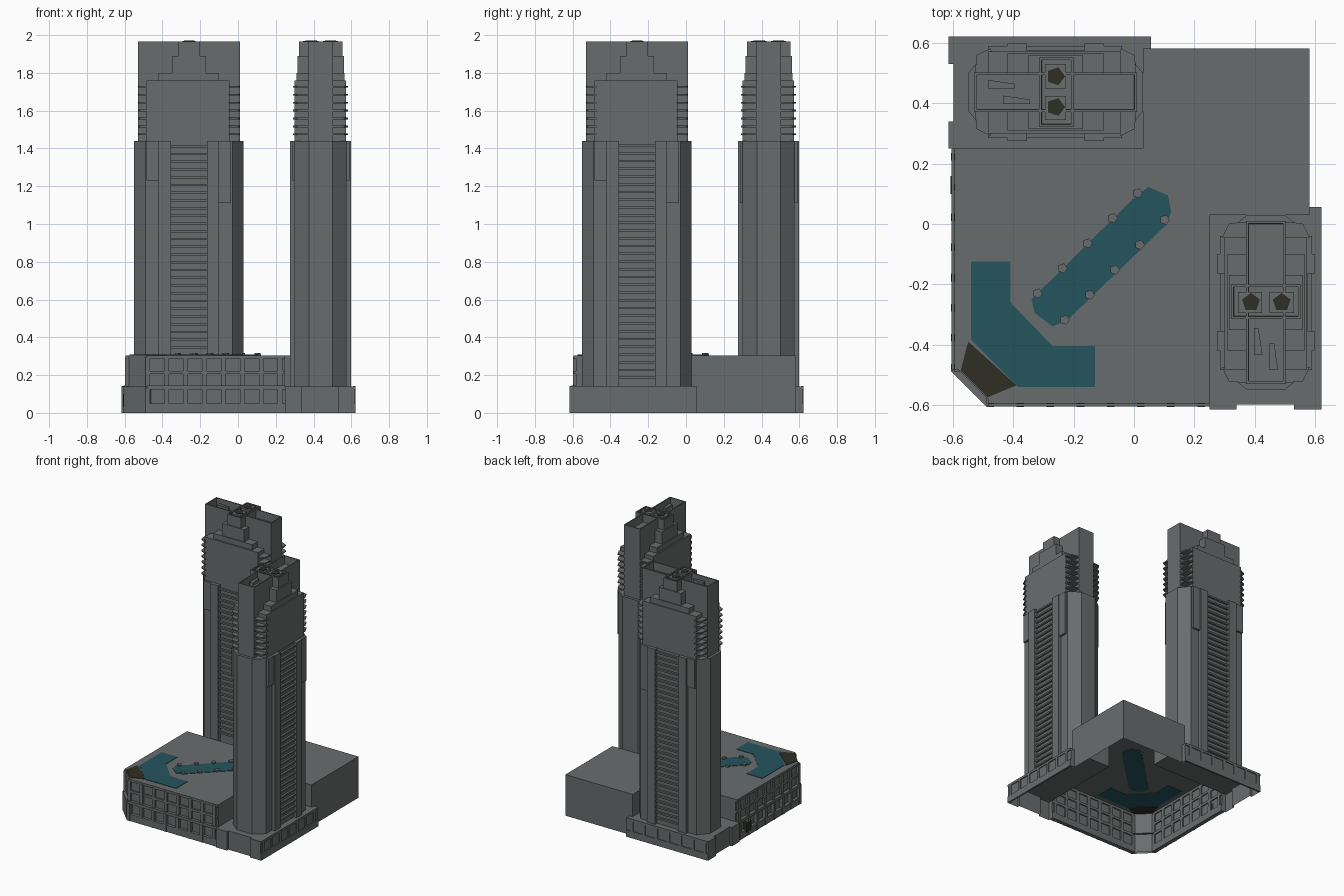
import bpy, bmesh, math

cube = bpy.data.objects.get("Cube")
if cube:
    bpy.data.objects.remove(cube, do_unlink=True)


def material(name, colour):
    m = bpy.data.materials.new(name)
    m.use_nodes = True
    m.diffuse_color = (*colour, 1)
    m.node_tree.nodes["Principled BSDF"].inputs["Base Color"].default_value = (*colour, 1)
    return m


GREY = material("concrete_grey", (0.14, 0.152, 0.152))
TEAL = material("pool_teal", (0.018, 0.09, 0.11))
OLIVE = material("dark_olive", (0.03, 0.028, 0.018))


def add_prism(bm, pts, z0, z1, bottom=True, bases=None, recess=0):
    """Extrude a counter-clockwise outline; bases gives each wall its own foot, None drops it."""
    top = [bm.verts.new((x, y, z1)) for x, y in pts]
    low = [bm.verts.new((x, y, z0)) for x, y in pts]
    n = len(pts)
    for i in range(n):
        j = (i + 1) % n
        a, b = low[i], low[j]
        if bases:
            if bases[i] is None:
                continue
            if bases[i] != z0:
                a, b = (bm.verts.new((*pts[k], bases[i])) for k in (i, j))
        bm.faces.new((a, b, top[j], top[i]))
    cap = bm.faces.new(top)
    if bottom:
        bm.faces.new(low[::-1])
    if recess:
        bm.normal_update()
        bmesh.ops.inset_region(bm, faces=[cap], thickness=0.012)
        bmesh.ops.inset_region(bm, faces=[cap], thickness=0.001, depth=-recess)


def finish(bm, name, mat, swap=False):
    if swap:  # reflect across the site diagonal
        for v in bm.verts:
            v.co.x, v.co.y = v.co.y, v.co.x
        bmesh.ops.reverse_faces(bm, faces=bm.faces[:])
    loose = [v for v in bm.verts if not v.link_faces]
    bmesh.ops.delete(bm, geom=loose, context='VERTS')
    me = bpy.data.meshes.new(name)
    bm.to_mesh(me)
    bm.free()
    me.materials.append(mat)
    ob = bpy.data.objects.new(name, me)
    bpy.context.collection.objects.link(ob)


def prism(name, pts, z0, z1, mat=GREY, swap=False, **kw):
    bm = bmesh.new()
    add_prism(bm, pts, z0, z1, **kw)
    finish(bm, name, mat, swap)


def rect(x0, x1, y0, y1):
    return [(x0, y0), (x1, y0), (x1, y1), (x0, y1)]


def boxes(name, items, mat=GREY, swap=False):
    bm = bmesh.new()
    for x0, x1, y0, y1, z0, z1 in items:
        add_prism(bm, rect(x0, x1, y0, y1), z0, z1)
    finish(bm, name, mat, swap)


def ngon(x, y, r, n):
    return [(x + r * math.cos(2 * math.pi * i / n), y + r * math.sin(2 * math.pi * i / n))
            for i in range(n)]


# Podium shell, open below, notched where the towers stand
ROOF, LEDGE, E = 0.305, 0.14, 0.583
prism("podium",
      [(-E, -0.483), (-0.483, -E), (0.25, -E), (0.25, 0.03), (E, 0.03), (E, E),
       (0.03, E), (0.03, 0.25), (-E, 0.25)], 0, ROOF, bottom=False,
      bases=[0, 0, LEDGE, LEDGE, 0, 0, LEDGE, LEDGE, 0])
prism("corner_skirt", [(-0.605, -0.49), (-0.49, -0.605), (-0.46, -E), (-E, -0.46)],
      0, LEDGE, bottom=False, bases=[0, 0, None, 0])

# Roof pools, planting bed and planters
prism("corner_pool", [(-0.54, -0.385), (-0.385, -0.54), (-0.13, -0.54), (-0.13, -0.405),
                      (-0.27, -0.405), (-0.41, -0.26), (-0.41, -0.125), (-0.54, -0.125)],
      0.301, 0.308, TEAL)
prism("long_pool", [(-0.34, -0.25), (-0.33, -0.295), (-0.27, -0.34), (-0.22, -0.318),
                    (0.11, 0.0), (0.123, 0.04), (0.113, 0.095), (0.047, 0.123), (-0.007, 0.08)],
      0.301, 0.308, TEAL)
prism("planting_bed", [(-0.575, -0.485), (-0.485, -0.575), (-0.39, -0.535), (-0.55, -0.39)],
      0.301, 0.309, OLIVE)
bm = bmesh.new()
for i in range(5):
    for x, y in ((-0.32, -0.23), (-0.23, -0.318)):
        add_prism(bm, ngon(x + i * 0.083, y + i * 0.083, 0.017, 5), 0.303, 0.318)
finish(bm, "planters", GREY)
boxes("side_door", [(-0.608, -0.58, 0.1, 0.16, 0.03, 0.1)], OLIVE)

# Tower centre, used to mirror details within a tower
CU, CV = -0.26, 0.4375


def four_corners(pts):
    for su in (1, -1):
        for sv in (1, -1):
            out = [(CU + su * (u - CU), CV + sv * (v - CV)) for u, v in pts]
            yield out if su * sv > 0 else out[::-1]


for swap, side in ((False, "back"), (True, "right")):
    # Low corner block under the tower, with a recessed entrance on its end
    prism(side + "_ledge",
          [(-0.616, 0.25), (-E, 0.25), (0.03, 0.25), (0.03, E), (0.056, E), (0.056, 0.616),
           (-0.616, 0.616), (-0.616, 0.53), (-0.598, 0.53), (-0.598, 0.34), (-0.616, 0.34)],
          0, LEDGE, swap=swap, bottom=False,
          bases=[0, None, None, 0, 0, 0, 0, 0, 0, 0, 0])
    boxes(side + "_ledge_ribs",
          [(u, u + 0.02, 0.61, 0.622, 0, 0.125) for u in [-0.6 + 0.1 * i for i in range(7)]]
          + [(-0.616, 0.056, 0.61, 0.622, 0.125, 0.142), (-0.616, 0.056, 0.61, 0.622, 0, 0.05)],
          swap=swap)

    # Podium facade: pilasters and bands framing two rows of windows
    ribs = [-0.49 + 0.1 * i for i in range(8)]
    boxes(side + "_facade_frame",
          [(u, u + 0.025, -0.597, -0.575, LEDGE, 0.295) for u in ribs]
          + [(u, u + 0.025, -0.607, -0.575, 0, 0.13) for u in ribs]
          + [(-0.483, 0.25, -0.595, -0.575, z, z + 0.018) for z in (0.205, 0.287)]
          + [(-0.483, 0.25, -0.605, -0.575, 0.125, 0.145), (-0.483, 0.25, -0.605, -0.575, 0, 0.05)],
          swap=swap)

    # Tower shaft with pointed ends
    prism(side + "_shaft",
          [(-0.55, 0.375), (-0.49, 0.3), (-0.03, 0.3), (0.03, 0.375),
           (0.03, 0.5), (-0.03, 0.575), (-0.49, 0.575), (-0.55, 0.5)], LEDGE, 1.44, swap=swap)

    # Face panels beside the balconies, and shorter hanging panels
    panels, balconies = [], []
    for v0, v1 in ((0.275, 0.305), (0.57, 0.598)):
        for u in (-0.42, -0.165):
            panels.append((u, u + 0.065, v0, v1, LEDGE, 1.44))
        w0, w1 = (0.285, 0.305) if v0 < CV else (0.57, 0.59)
        panels.append((-0.1, -0.04, w0, w1, 1.11, 1.44))
        panels.append((-0.485, -0.42, w0, w1, 1.23, 1.44))
        z = 0.34 if v0 < CV else 0.18
        while z < 1.43:
            balconies.append((-0.355, -0.165, w0, w1, z, z + 0.012))
            z += 0.041
    boxes(side + "_face_panels", panels, swap=swap)
    boxes(side + "_balconies", balconies, swap=swap)

    # Stepped crown
    boxes(side + "_crown_steps",
          [(-0.485, -0.045, 0.3, 0.573, 1.44, 1.76),
           (-0.42, -0.1, 0.31, 0.565, 1.76, 1.8),
           (-0.35, -0.17, 0.315, 0.56, 1.8, 1.89)], swap=swap)
    prism(side + "_crown_slab", rect(-0.53, 0.01, 0.372, 0.503), 1.44, 1.965,
          swap=swap, recess=0.06)
    prism(side + "_crown_cross", rect(-0.315, -0.2, 0.322, 0.553), 1.88, 1.966,
          swap=swap, recess=0.04)

    # Small triangular balconies at the crown corners
    bm = bmesh.new()
    for i in range(7):
        z = 1.47 + i * 0.042
        for pts in four_corners([(-0.528, 0.38), (-0.522, 0.315), (-0.475, 0.292), (-0.46, 0.38)]):
            add_prism(bm, pts, z, z + 0.009)
    finish(bm, side + "_corner_balconies", GREY, swap)

    # Roof plant: two boxes with dark caps and two fins
    boxes(side + "_roof_boxes", [(-0.295, -0.225, v, v + 0.08, 1.92, 1.968)
                                 for v in (0.345, 0.45)], swap=swap)
    bm = bmesh.new()
    for v in (0.388, 0.49):
        add_prism(bm, ngon(CU, v, 0.031, 5), 1.965, 1.971)
    finish(bm, side + "_roof_caps", OLIVE, swap)
    bm = bmesh.new()
    for u, v in ((-0.485, 0.46), (-0.435, 0.408)):
        add_prism(bm, [(u, v - 0.01), (u + 0.09, v - 0.01), (u + 0.09, v + 0.005), (u, v + 0.018)],
                  1.9, 1.94)
    finish(bm, side + "_roof_fins", GREY, swap)
